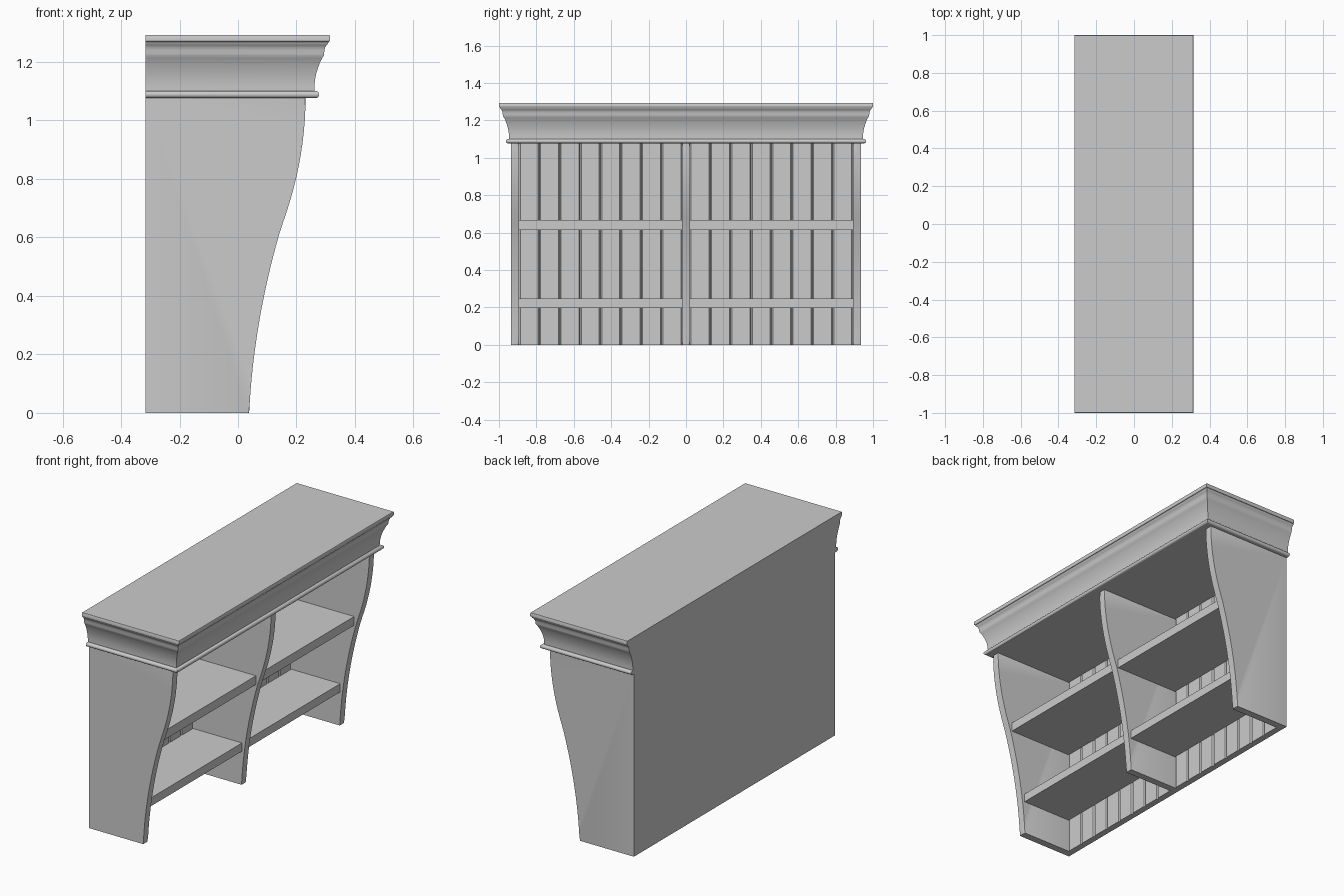
import bpy, bmesh, math

if "Cube" in bpy.data.objects:
    bpy.data.objects.remove(bpy.data.objects["Cube"])

BACK = -0.316          # rear plane of the whole unit
CROWN_Z = 1.077        # underside of the cornice
PLANK_X = -0.278       # front face of the back planks


def finish(name, bm, smooth=False):
    bmesh.ops.recalc_face_normals(bm, faces=bm.faces)
    me = bpy.data.meshes.new(name)
    bm.to_mesh(me)
    bm.free()
    ob = bpy.data.objects.new(name, me)
    bpy.context.collection.objects.link(ob)
    if smooth:
        bpy.ops.object.select_all(action='DESELECT')
        ob.select_set(True)
        bpy.context.view_layer.objects.active = ob
        bpy.ops.object.shade_smooth_by_angle(angle=math.radians(30))
    return ob


def loft(rings):
    """Closed solid through a stack of equal-length vertex rings."""
    bm = bmesh.new()
    rows = [[bm.verts.new(p) for p in ring] for ring in rings]
    n = len(rows[0])
    for a, b in zip(rows, rows[1:]):
        for i in range(n):
            j = (i + 1) % n
            bm.faces.new((a[i], a[j], b[j], b[i]))
    bm.faces.new(rows[0])
    bm.faces.new(rows[-1])
    return bm


def prism_y(profile, y0, y1):
    return loft([[(x, y, z) for x, z in profile] for y in (y0, y1)])


def box(name, x0, x1, y0, y1, z0, z1):
    prof = [(x0, z0), (x1, z0), (x1, z1), (x0, z1)]
    return finish(name, prism_y(prof, y0, y1))


def front_x(z):
    """S-curved front edge of the upright panels."""
    if z < 0.65:
        return 0.038 + 0.05 * z + 0.194 * z * z
    return 0.231 - 0.42 * (1.08 - z) ** 2


# Uprights: two ends and a centre divider with a softened curved front
def upright(name, y0, y1):
    steps = 28
    prof = [(BACK, 0)]
    prof += [(front_x(CROWN_Z * i / steps), CROWN_Z * i / steps) for i in range(steps + 1)]
    prof += [(BACK, CROWN_Z)]
    bm = prism_y(prof, y0, y1)
    edges = []
    for e in bm.edges:
        a, b = e.verts
        if min(a.co.x, b.co.x) > 0 and abs(a.co.y - b.co.y) < 1e-6:
            edges.append(e)
    bmesh.ops.bevel(bm, geom=edges, offset=0.005, segments=2, profile=0.5, affect='EDGES')
    finish(name, bm, True)


upright("left_end_panel", -0.936, -0.893)
upright("centre_divider", -0.021, 0.021)
upright("right_end_panel", 0.893, 0.936)

# Back board
box("back_board", BACK, -0.29, -0.936, 0.936, 0, CROWN_Z)

# Planks with chamfered edges, eight per bay
pitch = 0.109
c = 0.007
for bay, start in (("left", -0.893), ("right", 0.021)):
    for i in range(8):
        a = start + i * pitch
        b = a + pitch
        outline = [(-0.295, a), (PLANK_X - 0.01, a), (PLANK_X, a + c),
                   (PLANK_X, b - c), (PLANK_X - 0.01, b), (-0.295, b)]
        rings = [[(x, y, z) for x, y in outline] for z in (0, CROWN_Z)]
        finish(f"{bay}_back_plank_{i + 1}", loft(rings))

# Shelves, set slightly behind the curved fronts
for level, z0, z1 in (("lower", 0.198, 0.247), ("upper", 0.615, 0.667)):
    xf = front_x((z0 + z1) / 2) - 0.018
    for bay, y0, y1 in (("left", -0.893, -0.021), ("right", 0.021, 0.893)):
        box(f"{level}_{bay}_shelf", PLANK_X - 0.005, xf, y0, y1, z0, z1)

# Cornice: (projection, height) profile carried round front and both ends
profile = [(0.0, CROWN_Z)]
for i in range(9):                                   # bead
    t = math.radians(-90 + 180 * i / 8)
    profile.append((0.016 + 0.012 * math.cos(t), 1.089 + 0.012 * math.sin(t)))
profile += [(0.011, 1.101), (0.0115, 1.12), (0.0135, 1.14), (0.0175, 1.16),
            (0.0235, 1.18), (0.031, 1.2), (0.037, 1.212), (0.043, 1.222),   # cove
            (0.0445, 1.228), (0.0455, 1.24), (0.048, 1.25), (0.052, 1.257),
            (0.058, 1.263), (0.060, 1.269),                                 # ogee
            (0.0625, 1.27), (0.065, 1.274), (0.065, 1.289), (0.063, 1.293)]  # top slab
rings = []
for o, z in profile:
    x, y = 0.25 + o, 0.935 + o
    rings.append([(BACK, -y, z), (x, -y, z), (x, y, z), (BACK, y, z)])
finish("cornice", loft(rings), True)
